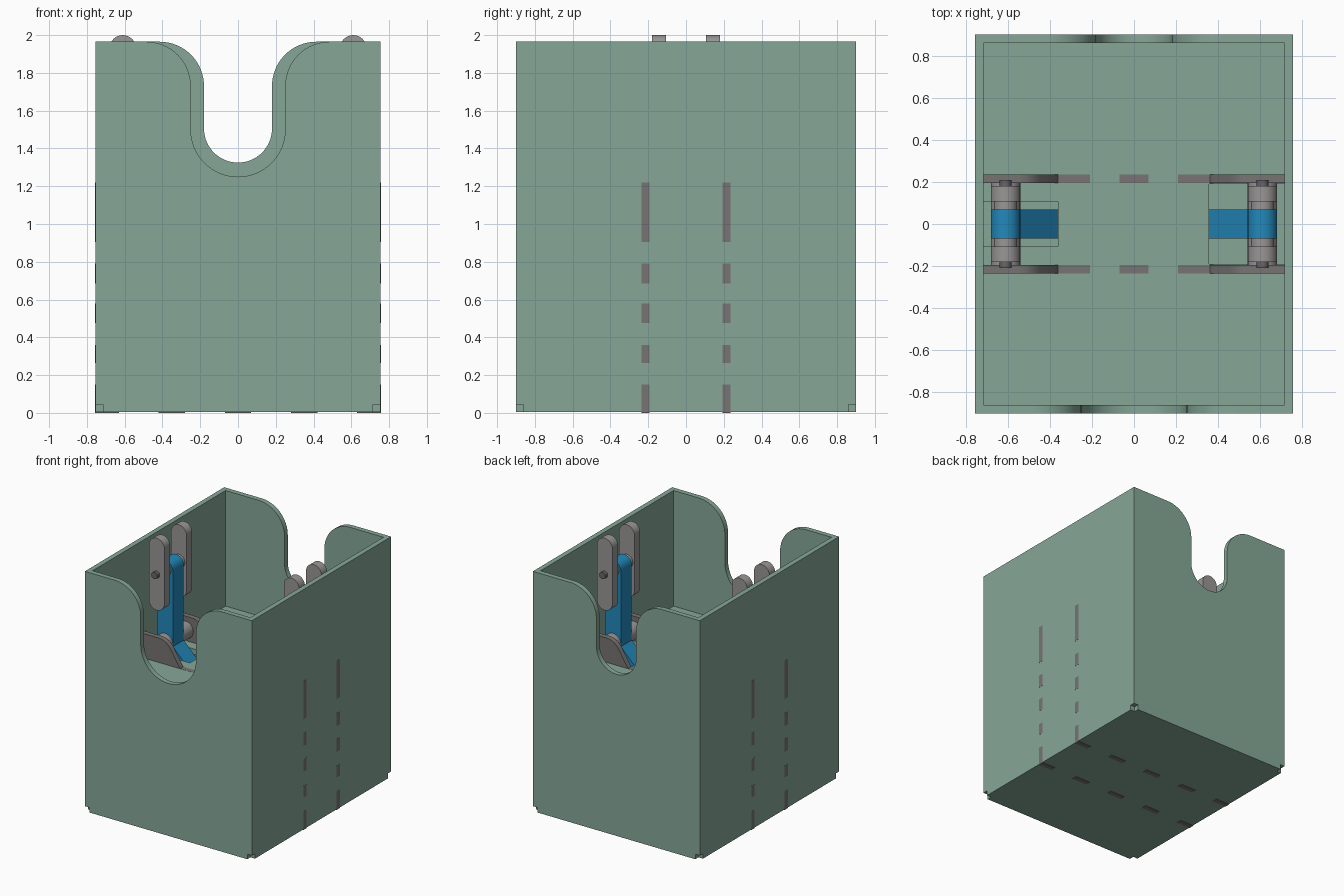
import bpy, bmesh, math

if "Cube" in bpy.data.objects:
    bpy.data.objects.remove(bpy.data.objects["Cube"])

def material(name, rgb):
    m = bpy.data.materials.new(name)
    m.diffuse_color = (*rgb, 1)
    m.use_nodes = True
    m.node_tree.nodes["Principled BSDF"].inputs["Base Color"].default_value = m.diffuse_color
    return m

GREEN = material("sage green", (0.238, 0.386, 0.309))
PLATE = material("warm dark grey", (0.185, 0.175, 0.168))
STEEL = material("light grey", (0.32, 0.31, 0.305))
PIN = material("pin grey", (0.14, 0.135, 0.135))
BLUE = material("blue", (0.016, 0.25, 0.50))

def prism(name, pts, axis, a, b, mat):
    """Extrude a 2D outline from a to b: axis y uses (x, z) points, axis z uses (x, y)."""
    bm = bmesh.new()
    place = (lambda p, d: (p[0], d, p[1])) if axis == 'y' else (lambda p, d: (p[0], p[1], d))
    face = bm.faces.new([bm.verts.new(place(p, a)) for p in pts])
    out = bmesh.ops.extrude_face_region(bm, geom=[face])
    verts = [v for v in out['geom'] if isinstance(v, bmesh.types.BMVert)]
    shift = (0, b - a, 0) if axis == 'y' else (0, 0, b - a)
    bmesh.ops.translate(bm, verts=verts, vec=shift)
    bmesh.ops.recalc_face_normals(bm, faces=bm.faces[:])
    me = bpy.data.meshes.new(name)
    bm.to_mesh(me)
    bm.free()
    for f in me.polygons:
        f.use_smooth = True
    me.set_sharp_from_angle(angle=math.radians(25))
    me.materials.append(mat)
    ob = bpy.data.objects.new(name, me)
    bpy.context.collection.objects.link(ob)
    return ob

def arc(cx, cz, r, a0, a1, n=16):
    return [(cx + r * math.cos(math.radians(a0 + (a1 - a0) * i / n)),
             cz + r * math.sin(math.radians(a0 + (a1 - a0) * i / n))) for i in range(n + 1)]

def rect(x0, x1, z0, z1):
    return [(x0, z0), (x1, z0), (x1, z1), (x0, z1)]

def mirrored(half):
    """Close a right-hand half outline with its mirror image."""
    return half + [(-x, z) for x, z in reversed(half) if abs(x) > 1e-6]

W, D, T, TOP, BASE = 0.755, 0.9, 0.041, 1.965, 0.004
IX, IY = W - T, D - T

# Front and back panels with U-shaped cutouts and notched bottom corners
def end_panel(name, w, zc, r, y0, y1):
    half = [(IX, BASE), (IX, 0.045), (W, 0.045), (W, TOP)]
    half += arc(w + r, TOP - r, r, 90, 180)
    half += arc(0, zc, w, 0, -90)
    prism(name, mirrored(half), 'y', y0, y1, GREEN)

end_panel("front_panel", 0.25, 1.50, 0.235, -D, -IY)
end_panel("back_panel", 0.18, 1.505, 0.235, IY, D)

# Side walls, floor and raised platform
for s, side in ((-1, "left"), (1, "right")):
    x0, x1 = sorted((s * IX, s * W))
    prism(side + "_wall", rect(x0, x1, BASE, TOP), 'y', -IY, IY, GREEN)
prism("floor", rect(-IX, IX, -IY, IY), 'z', BASE, 0.045, GREEN)
platform = [(-IX, -IY), (IX, -IY), (IX, -0.19), (0.355, -0.19), (0.355, 0.19), (IX, 0.19),
            (IX, IY), (-IX, IY), (-IX, 0.108), (-0.36, 0.108), (-0.36, -0.108), (-IX, -0.108)]
prism("platform", platform, 'z', 0.975, 1.02, GREEN)

# Cross plates with tabs through floor, walls and platform, and ears above
half = [(0.07, 0), (0.07, 0.045), (0.28, 0.045), (0.28, 0), (0.42, 0), (0.42, 0.045),
        (0.63, 0.045), (0.63, 0)]
slots = [(0, 0.15), (0.265, 0.36), (0.475, 0.58), (0.685, 0.79), (0.905, 1.22)]
for i, (z0, z1) in enumerate(slots):
    if i:
        half.append((IX, z0))
    half += [(W + 0.001, z0), (W + 0.001, z1)]
    if i < len(slots) - 1:
        half.append((IX, z1))
half += [(0.55, 1.22), (0.515, 1.215), (0.48, 1.197), (0.45, 1.165), (0.36, 1.021),
         (0.21, 1.021), (0.21, 0.975), (0.07, 0.975), (0.07, 1.021)]
for s, side in ((-1, "front"), (1, "back")):
    y0, y1 = sorted((s * 0.194, s * 0.235))
    prism(side + "_cross_plate", mirrored(half), 'y', y0, y1, PLATE)

# Lever mechanism on each side
CX, CZ, PZ, R = 0.61, 1.705, 1.11, 0.07
lever = arc(CX, CZ, R, 180, 0) + [(CX + R, 1.06), (0.30, 0.74), (0.25, 0.80), (CX - R, 1.09)]
capsule = arc(CX, 2.0 - R, R, 0, 180) + arc(CX, 1.41 + R, R, 180, 360)
for s, side in ((-1, "left"), (1, "right")):
    def part(name, pts, y0, y1, mat):
        prism(side + "_" + name, [(s * x, z) for x, z in pts], 'y', y0, y1, mat)
    part("lever", lever, -0.07, 0.07, BLUE)
    part("upper_pin", arc(CX, CZ, 0.028, 0, 345, 23), -0.21, 0.21, PIN)
    for t, end in ((-1, "front"), (1, "back")):
        span = lambda a, b: sorted((t * a, t * b))
        part(end + "_link", capsule, *span(0.107, 0.18), STEEL)
        part(end + "_upper_spacer", arc(CX, CZ, 0.055, 0, 345, 23), *span(0.07, 0.107), STEEL)
        part(end + "_pivot_spacer", arc(CX, PZ, R, 0, 345, 23), *span(0.07, 0.194), STEEL)
